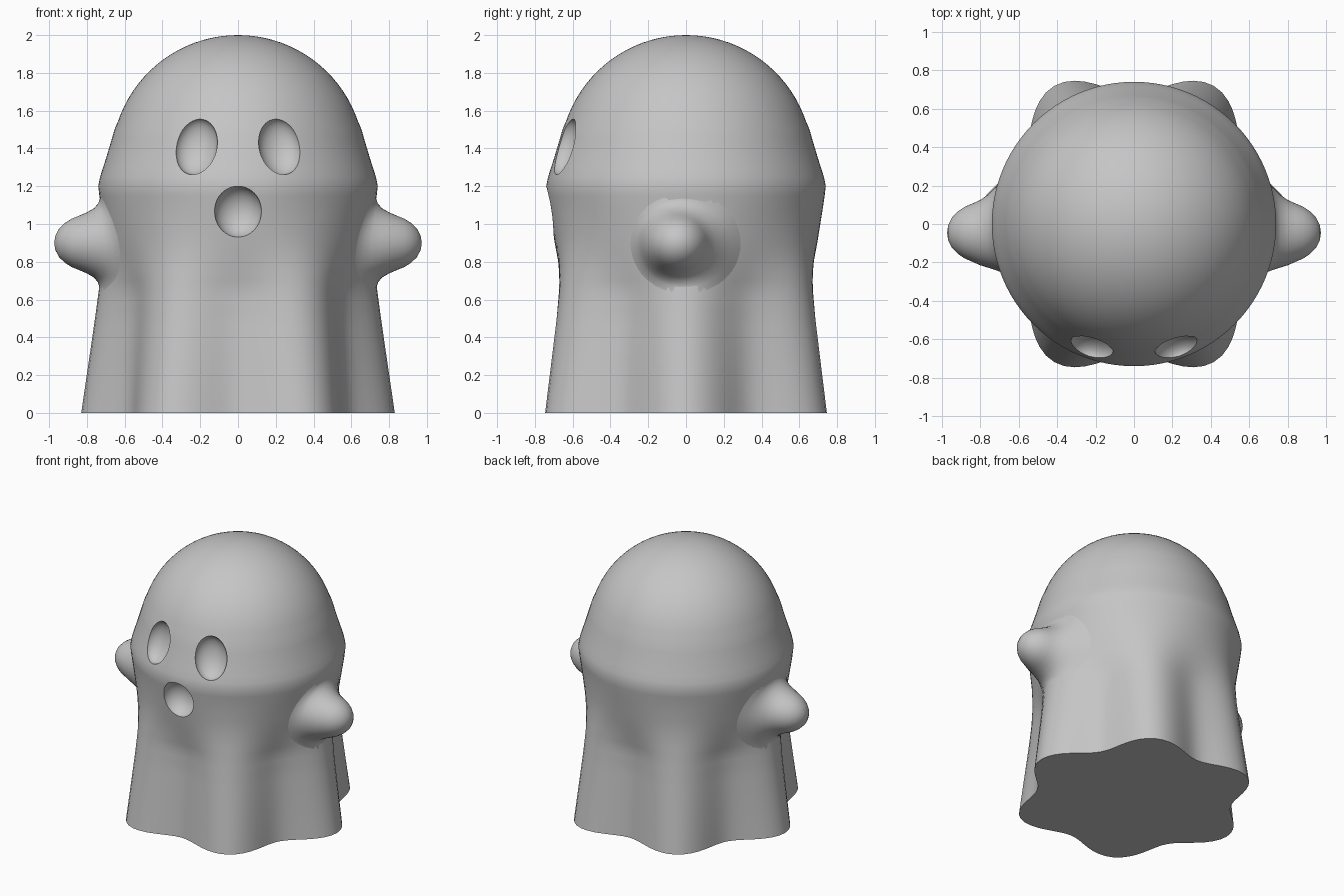
import bpy, bmesh, math
from mathutils import Matrix

if "Cube" in bpy.data.objects:
    bpy.data.objects.remove(bpy.data.objects["Cube"])

grey = bpy.data.materials.new("sheet_grey")
grey.diffuse_color = (0.56, 0.56, 0.56, 1)
grey.use_nodes = True
grey.node_tree.nodes["Principled BSDF"].inputs["Base Color"].default_value = grey.diffuse_color

# height, mean radius, fold depth of the sheet
PROFILE = [(0, .752, .078), (.3, .722, .064), (.5, .702, .055), (.65, .692, .045),
           (.8, .698, .022), (.9, .705, .01), (1.0, .715, .004), (1.1, .727, 0),
           (1.17, .737, 0), (1.2, .74, 0), (1.25, .73, 0),
           (1.35, .698, 0), (1.45, .668, 0), (1.55, .64, 0)]


def sheet(z):
    """Mean radius and fold depth at height z."""
    if z >= 1.55:
        return math.sqrt(max(0, .67 ** 2 - (z - 1.33) ** 2)), 0
    for a, b in zip(PROFILE, PROFILE[1:]):
        if z <= b[0]:
            t = (z - a[0]) / (b[0] - a[0])
            return a[1] + t * (b[1] - a[1]), a[2] + t * (b[2] - a[2])


def radius(angle, z):
    r, fold = sheet(z)
    return r + fold * math.cos(6 * angle)


def side_x(y, z):
    """x of the sheet's side surface at y, z."""
    x = .7
    for _ in range(12):
        r = radius(math.atan2(y, x), z)
        x = math.sqrt(max(.01, r * r - y * y))
    return x


def rings_mesh(name, rings, end):
    """Join closed rings; cap the first with a face, the last with a point."""
    bm = bmesh.new()
    rows = [[bm.verts.new(p) for p in ring] for ring in rings]
    n = len(rows[0])
    for a, b in zip(rows, rows[1:]):
        for i in range(n):
            bm.faces.new((a[i], a[(i + 1) % n], b[(i + 1) % n], b[i]))
    tip = bm.verts.new(end)
    for i in range(n):
        bm.faces.new((rows[-1][i], rows[-1][(i + 1) % n], tip))
    bm.faces.new(rows[0][::-1])
    bmesh.ops.recalc_face_normals(bm, faces=bm.faces)
    return link(name, bm)


def link(name, bm):
    me = bpy.data.meshes.new(name)
    bm.to_mesh(me)
    bm.free()
    me.materials.append(grey)
    ob = bpy.data.objects.new(name, me)
    bpy.context.collection.objects.link(ob)
    return ob


def smooth(ob, degrees):
    bpy.ops.object.select_all(action='DESELECT')
    ob.select_set(True)
    bpy.context.view_layer.objects.active = ob
    bpy.ops.object.shade_smooth_by_angle(angle=math.radians(degrees))


# body: folded skirt and domed head
N = 96
heights = [i * .05 for i in range(32)]
heights += [1.33 + .67 * math.sin(math.radians(a)) for a in range(22, 90, 4)]
body = rings_mesh("body", [[(radius(t, z) * math.cos(t), radius(t, z) * math.sin(t), z)
                            for t in (2 * math.pi * i / N for i in range(N))]
                           for z in heights], (0, 0, 2))


# eye and mouth hollows
def hollow(name, loc, size, turn=0, lean=0, tilt=0):
    bm = bmesh.new()
    bmesh.ops.create_uvsphere(bm, u_segments=32, v_segments=20, radius=1)
    m = (Matrix.Translation(loc) @ Matrix.Rotation(turn, 4, 'Z')
         @ Matrix.Rotation(lean, 4, 'X') @ Matrix.Rotation(tilt, 4, 'Y')
         @ Matrix.Diagonal((*size, 1)))
    bmesh.ops.transform(bm, matrix=m, verts=bm.verts)
    ob = link(name, bm)
    ob.hide_render = True
    return ob


cutters = [hollow("mouth_cutter", (0, -.72, 1.065), (.125, .11, .137))]
for s in (-1, 1):
    cutters.append(hollow("eye_cutter", (s * .222, -.645, 1.41), (.115, .085, .155),
                          s * .33, -.28, -s * .08))
bpy.context.view_layer.objects.active = body
for c in cutters:
    mod = body.modifiers.new("cut", 'BOOLEAN')
    mod.operation, mod.solver, mod.object = 'DIFFERENCE', 'EXACT', c
    bpy.ops.object.modifier_apply(modifier=mod.name)
    bpy.data.objects.remove(c)
smooth(body, 40)

# arms: rounded stubs flaring into the sheet (ring radius, x, blend to the sheet)
ARM = [(.10, .4, 0), (.32, 0, 1), (.285, .70, .96), (.25, .725, .75), (.22, .75, .45),
       (.193, .77, .18), (.17, .80, 0), (.152, .84, 0), (.135, .88, 0), (.112, .915, 0),
       (.08, .947, 0), (.04, .967, 0)]
for s, name in ((-1, "left_arm"), (1, "right_arm")):
    rings = []
    for r, x, blend in ARM:
        ring = []
        for i in range(48):
            t = 2 * math.pi * i / 48
            y, z = -.045 + .045 * blend + r * math.cos(t), .9 + r * .95 * math.sin(t)
            sunk = side_x(y, z) - (.012 if blend == 1 else 0)
            ring.append((s * (sunk * blend + x * (1 - blend)), y, z))
        rings.append(ring)
    smooth(rings_mesh(name, rings, (s * .973, -.045, .9)), 60)
